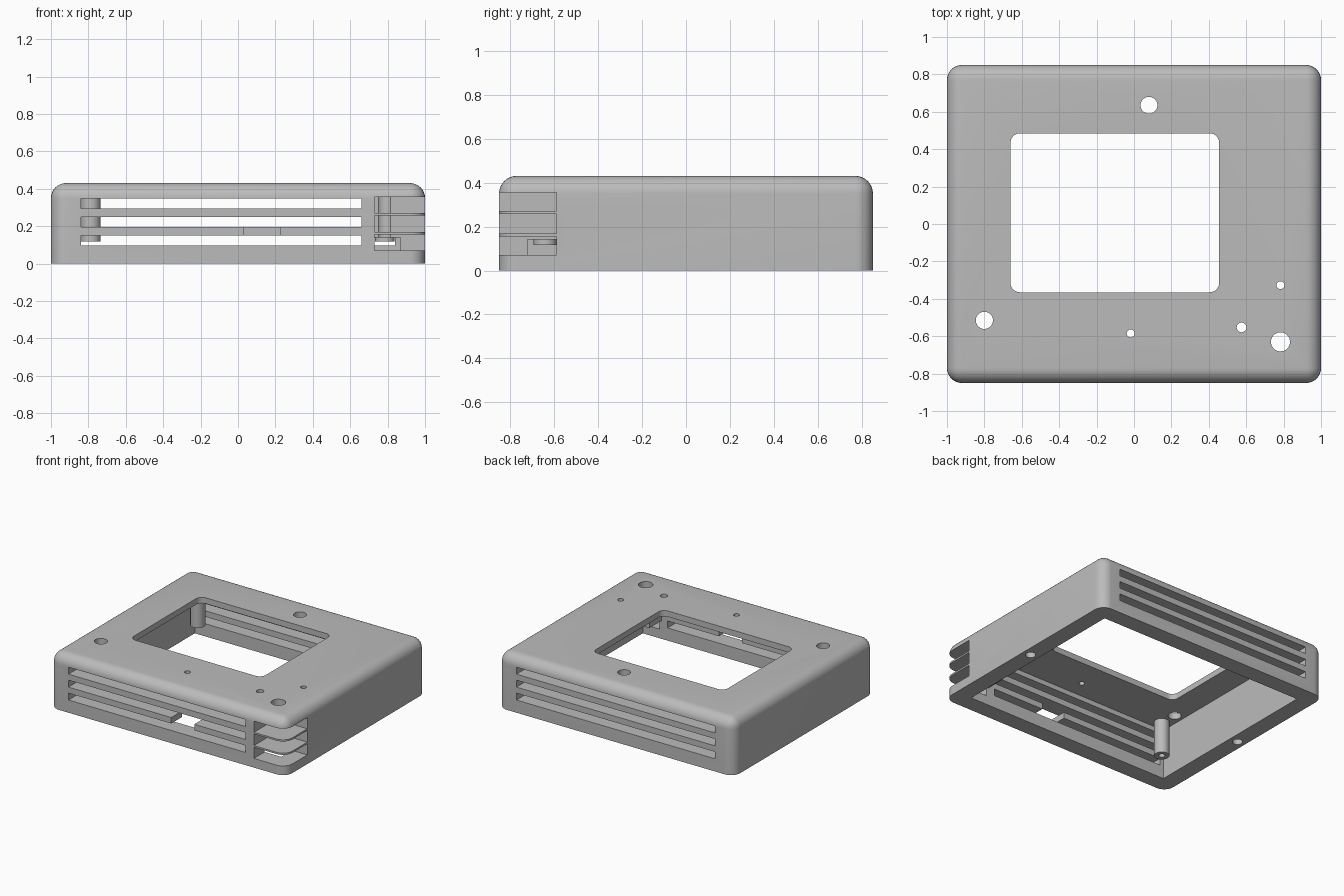
import bpy, bmesh
from mathutils import Matrix, Vector

old = bpy.data.objects.get("Cube")
if old:
    bpy.data.objects.remove(old, do_unlink=True)

grey = bpy.data.materials.new("plain grey")
grey.use_nodes = True
COLOUR = (0.5, 0.5, 0.5, 1)
grey.diffuse_color = COLOUR
grey.node_tree.nodes["Principled BSDF"].inputs["Base Color"].default_value = COLOUR


def finish(name, bm):
    mesh = bpy.data.meshes.new(name)
    bm.to_mesh(mesh)
    bm.free()
    mesh.materials.append(grey)
    ob = bpy.data.objects.new(name, mesh)
    bpy.context.collection.objects.link(ob)
    return ob


def box(name, lo, hi, radius=0, round_top=False):
    """Box between two corners; rounds the upright edges and, if asked, the top rim."""
    lo, hi = Vector(lo), Vector(hi)
    bm = bmesh.new()
    size = Matrix.Diagonal((*(hi - lo), 1))
    bmesh.ops.create_cube(bm, size=1, matrix=Matrix.Translation((lo + hi) / 2) @ size)
    if radius:
        def chosen(e):
            a, b = (v.co for v in e.verts)
            upright = abs(a.z - b.z) > 0.01
            top = min(a.z, b.z) > hi.z - 0.01
            return upright or (round_top and top)
        bmesh.ops.bevel(bm, geom=[e for e in bm.edges if chosen(e)], offset=radius,
                        segments=8, profile=0.5, affect='EDGES', clamp_overlap=True)
    return finish(name, bm)


def rod(name, x, y, z0, z1, radius):
    bm = bmesh.new()
    bmesh.ops.create_cone(bm, cap_ends=True, segments=32, radius1=radius, radius2=radius,
                          depth=z1 - z0, matrix=Matrix.Translation((x, y, (z0 + z1) / 2)))
    return finish(name, bm)


def combine(target, other, operation='DIFFERENCE'):
    """Apply a boolean and discard the helper."""
    other.hide_render = True
    mod = target.modifiers.new("boolean", 'BOOLEAN')
    mod.operation = operation
    mod.solver = 'EXACT'
    mod.object = other
    bpy.context.view_layer.objects.active = target
    bpy.ops.object.modifier_apply(modifier=mod.name)
    bpy.data.objects.remove(other, do_unlink=True)


def smooth(ob):
    bpy.ops.object.select_all(action='DESELECT')
    ob.select_set(True)
    bpy.context.view_layer.objects.active = ob
    bpy.ops.object.shade_smooth_by_angle(angle=0.5)


# Rounded shell, open underneath
case = box("case", (-1, -0.85, 0), (1, 0.85, 0.43), 0.08, True)
combine(case, box("cavity", (-0.87, -0.72, -0.1), (0.87, 0.72, 0.385)))

# Solid corner guard inside the shell
combine(case, box("corner_guard", (0.71, -0.74, 0.14), (0.9, -0.57, 0.41)), 'UNION')

# Display window in the top
combine(case, box("window", (-0.66, -0.365, 0.3), (0.455, 0.485, 0.6), 0.05))

# Vent slots, three at the front and three at the back
for z in (0.097, 0.196, 0.295):
    combine(case, box("front_slot", (-0.84, -1, z), (0.66, -0.6, z + 0.053)))
    combine(case, box("back_slot", (-0.84, 0.6, z), (0.84, 1, z + 0.053)))

# Port gap through the lower front bar
combine(case, box("port_gap", (0.03, -1, 0.12), (0.225, -0.6, 0.22)))

# Corner notches, leaving thin fins between them
for z0, z1 in ((0.07, 0.155), (0.168, 0.257), (0.27, 0.355)):
    combine(case, box("corner_notch", (0.73, -1.1, z0), (1.2, -0.59, z1)))

# Round holes in the top
for x, y, radius in ((0.08, 0.635, 0.045), (-0.8, -0.515, 0.046), (0.575, -0.553, 0.026),
                     (-0.018, -0.585, 0.021), (0.783, -0.327, 0.021)):
    combine(case, rod("top_hole", x, y, 0.3, 0.6, radius))
combine(case, rod("corner_hole", 0.783, -0.63, 0.05, 0.6, 0.051))

# Blind screw holes in the underside of the side walls
for x in (-0.937, 0.937):
    combine(case, rod("rim_hole", x, 0, -0.1, 0.25, 0.036))
smooth(case)

# Mounting posts with pilot holes
for name, x, y in (("front_right_post", -0.788, -0.64), ("back_right_post", -0.788, 0.64),
                   ("back_left_post", 0.785, 0.64)):
    post = rod(name, x, y, 0.117, 0.4, 0.053)
    combine(post, rod("pilot_hole", x, y, 0, 0.3, 0.022))
    smooth(post)
